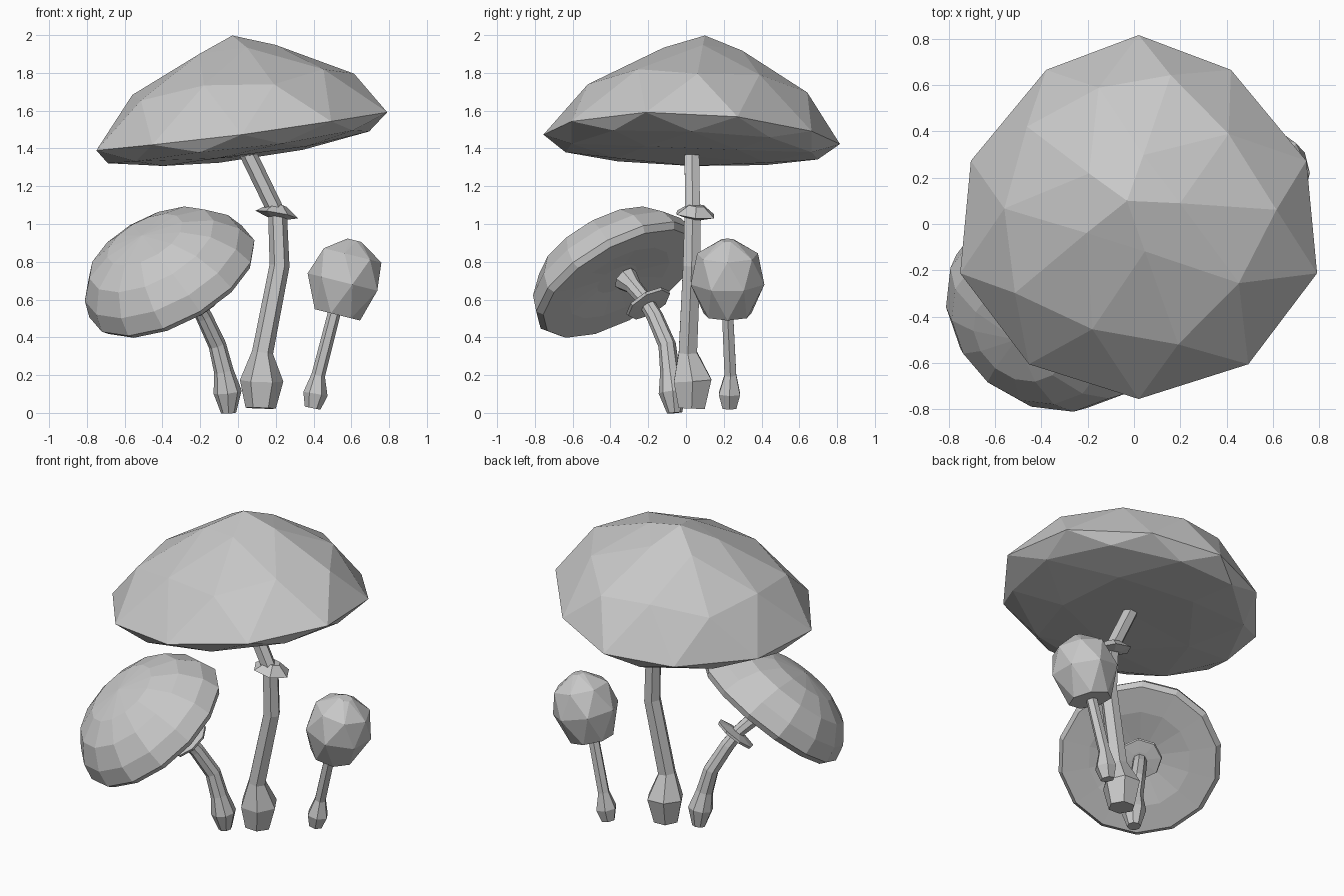
import bpy
import bmesh
import math
from mathutils import Vector

old = bpy.data.objects.get("Cube")
if old:
    bpy.data.objects.remove(old, do_unlink=True)

GREY = (0.58, 0.58, 0.58, 1.0)
grey = bpy.data.materials.new("plain_grey")
grey.use_nodes = True
grey.diffuse_color = GREY
for node in grey.node_tree.nodes:
    if node.type == 'BSDF_PRINCIPLED':
        node.inputs["Base Color"].default_value = GREY


def finish(name, bm):
    """Turn a bmesh into a flat-shaded object."""
    bmesh.ops.recalc_face_normals(bm, faces=bm.faces)
    mesh = bpy.data.meshes.new(name)
    bm.to_mesh(mesh)
    bm.free()
    mesh.materials.append(grey)
    obj = bpy.data.objects.new(name, mesh)
    bpy.context.collection.objects.link(obj)
    return obj


def tube(name, path, sides, axis=None, twist=0.0, triangles=False):
    """Skin rings (centre, radius) along a path; a fixed axis makes a lathe."""
    bm = bmesh.new()
    points = [Vector(p[0]) for p in path]
    rings = []
    last = len(path) - 1
    for i, (centre, radius) in enumerate(path):
        along = Vector(axis) if axis else points[min(i + 1, last)] - points[max(i - 1, 0)]
        turn = Vector((0, 0, 1)).rotation_difference(along)
        ring = []
        for k in range(sides):
            a = math.tau * (k + twist * i) / sides
            ring.append(bm.verts.new(points[i] + turn @ Vector(
                (radius * math.cos(a), radius * math.sin(a), 0))))
        rings.append(ring)
    for low, high in zip(rings, rings[1:]):
        for k in range(sides):
            n = (k + 1) % sides
            if triangles:
                bm.faces.new((low[k], low[n], high[k]))
                bm.faces.new((low[n], high[n], high[k]))
            else:
                bm.faces.new((low[k], low[n], high[n], high[k]))
    for ring, entry in ((rings[0], path[0]), (rings[-1], path[-1])):
        if entry[1] > 0:
            bm.faces.new(ring)
    bmesh.ops.remove_doubles(bm, verts=bm.verts, dist=0.0005)
    return finish(name, bm)


def lathe(name, centre, axis, profile, sides, lift=None, **kw):
    """Stack (height, radius) rings square to an axis, moved along lift."""
    step = Vector(lift or axis).normalized()
    return tube(name, [(Vector(centre) + step * h, r) for h, r in profile],
                sides, axis=axis, **kw)


# Tall mushroom: faceted, pointed cap with a tilted rim
bm = bmesh.new()
bmesh.ops.create_icosphere(bm, subdivisions=2, radius=1.0)
for v in bm.verts:
    x, y, z = v.co
    up = max(z, 0.0)
    spread = 0.785 * (1 - 0.65 * up * up)
    px = 0.02 + x * spread * (1.01 - 0.1 * y - 0.1 * y * y) - 0.05 * up
    py = 0.03 + y * spread + 0.07 * up
    rim = 1.465 + 0.13 * px - 0.03 * py + 0.03 * px * px - 0.03 * py * py
    v.co = (px, py, rim + (0.54 * z if z > 0 else max(0.15 * z, -0.11)))
finish("tall_cap", bm)

tube("tall_stem", [
    ((0.12, 0.03, 0.025), 0.08), ((0.125, 0.035, 0.17), 0.115),
    ((0.13, 0.01, 0.32), 0.056), ((0.22, 0.03, 0.78), 0.053),
    ((0.21, 0.035, 1.04), 0.05), ((0.19, 0.035, 1.09), 0.045),
    ((0.03, 0.03, 1.42), 0.045)], 6)

lathe("tall_stem_ring", (0.205, 0.05, 1.05), (0.18, 0.1, 1),
      [(-0.02, 0.05), (0, 0.115), (0.05, 0.045)], 6)

# Leaning mushroom: broad dome that bulges towards the front right
LEAN = (-0.42, -0.46, 0.78)
lathe("leaning_cap", (-0.35, -0.365, 0.71), LEAN,
      [(0.31, 0), (0.28, 0.22), (0.21, 0.365), (0.1, 0.455), (0, 0.485),
       (-0.035, 0.46), (-0.03, 0.3), (0.0, 0.12), (0.0, 0)], 14,
      lift=(-0.5, -0.42, 0.72))

tube("leaning_stem", [
    ((-0.05, -0.06, 0.0), 0.04), ((-0.055, -0.07, 0.11), 0.075),
    ((-0.075, -0.085, 0.22), 0.052), ((-0.11, -0.1, 0.36), 0.047),
    ((-0.18, -0.165, 0.51), 0.044), ((-0.23, -0.22, 0.6), 0.04),
    ((-0.29, -0.28, 0.67), 0.045), ((-0.33, -0.32, 0.71), 0.07)], 8)

lathe("leaning_stem_ring", (-0.215, -0.2, 0.58), LEAN,
      [(-0.015, 0.05), (-0.01, 0.125), (0.005, 0.13), (0.02, 0.045)], 8)

# Young mushroom: closed egg-shaped cap on a thin stem
lathe("young_cap", (0.565, 0.22, 0.70), (0.25, 0, 1),
      [(-0.185, 0.13), (-0.01, 0.2), (0.14, 0.165), (0.22, 0.04)],
      7, twist=0.5, triangles=True)

tube("young_stem", [
    ((0.395, 0.23, 0.025), 0.042), ((0.41, 0.23, 0.1), 0.065),
    ((0.425, 0.235, 0.2), 0.036), ((0.51, 0.22, 0.53), 0.034),
    ((0.525, 0.22, 0.6), 0.03)], 6)
